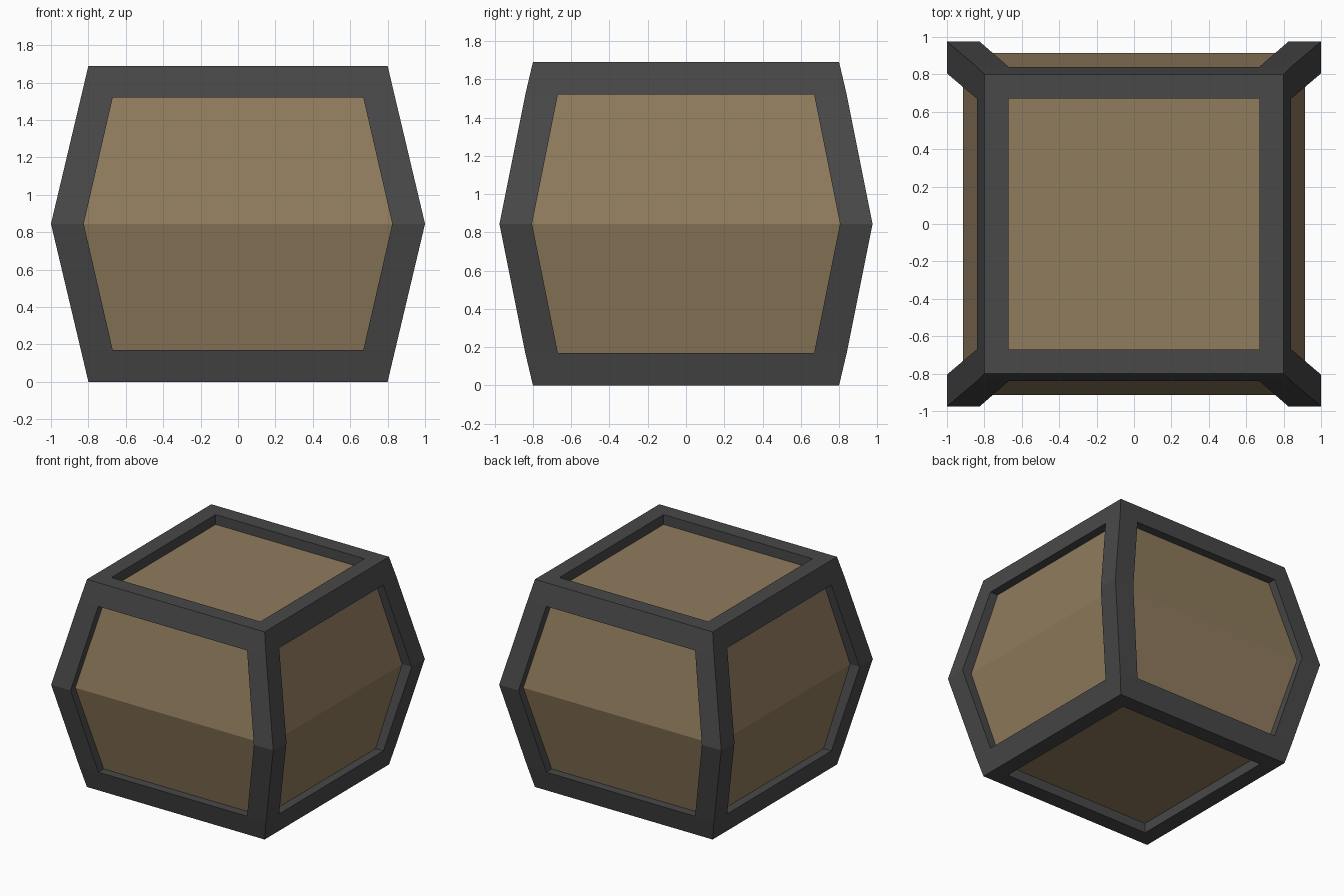
import bpy, bmesh
from mathutils import Matrix, Vector

if "Cube" in bpy.data.objects:
    bpy.data.objects.remove(bpy.data.objects["Cube"])

MID, TOP, BAR = 0.845, 1.69, 0.17


def material(name, rgb):
    m = bpy.data.materials.new(name)
    m.diffuse_color = (*rgb, 1)
    m.use_nodes = True
    m.node_tree.nodes["Principled BSDF"].inputs["Base Color"].default_value = m.diffuse_color
    return m


def finish(bm, name, mat):
    bmesh.ops.remove_doubles(bm, verts=bm.verts, dist=0.0005)
    bmesh.ops.recalc_face_normals(bm, faces=bm.faces)
    me = bpy.data.meshes.new(name)
    bm.to_mesh(me)
    bm.free()
    me.materials.append(mat)
    ob = bpy.data.objects.new(name, me)
    bpy.context.collection.objects.link(ob)
    return ob


def ring_frame(bm, outer, inner, deep, turn):
    """Bars around an opening plus the recess walls; loops match point for point."""
    loops = [[bm.verts.new(turn @ Vector(p)) for p in loop] for loop in (outer, inner, deep)]
    n = len(outer)
    for a, b in zip(loops, loops[1:]):
        for i in range(n):
            j = (i + 1) % n
            bm.faces.new((a[i], a[j], b[j], b[i]))


def side_loop(rows):
    """Half profile (x, depth, z) mirrored into a closed loop facing -y."""
    return [(x, -y, z) for x, y, z in rows] + [(-x, -y, z) for x, y, z in reversed(rows)]


def square(h, z):
    return [(sx * h, sy * h, z) for sx, sy in ((1, 1), (-1, 1), (-1, -1), (1, -1))]


# dark frame: four bulged sides with corner posts
bm = bmesh.new()
LO, HI = BAR, TOP - BAR
for k in range(4):
    half, depth, gap = ((1.0, 0.975, 0.825), (0.975, 1.0, 0.805))[k % 2]
    outer = side_loop([(0.8, 0.8, 0), (0.84, 0.84, LO), (half, depth, MID),
                       (0.84, 0.84, HI), (0.8, 0.8, TOP)])
    low, high = (0.67, 0.84, LO), (0.67, 0.84, HI)
    inner = side_loop([low, low, (gap, depth, MID), high, high])
    low, high = (0.67, 0.765, LO), (0.67, 0.765, HI)
    deep = side_loop([low, low, (gap, 0.91, MID), high, high])
    turn = Matrix.Rotation(k * 1.5707963, 3, 'Z')
    # drop the doubled corner points by merging before adding to the frame
    part = bmesh.new()
    loops = [[part.verts.new(turn @ Vector(p)) for p in lp] for lp in (outer, inner, deep)]
    for a, b in zip(loops, loops[1:]):
        for i in range(10):
            j = (i + 1) % 10
            if a is loops[1] and (a[i].co - a[j].co).length < 1e-6:
                continue
            part.faces.new((a[i], a[j], b[j], b[i]))
    bmesh.ops.remove_doubles(part, verts=part.verts, dist=0.0005)
    me = bpy.data.meshes.new("side")
    part.to_mesh(me)
    part.free()
    bm.from_mesh(me)
    bpy.data.meshes.remove(me)

# top and bottom bars of the frame
for z, d in ((TOP, TOP - 0.085), (0, 0.085)):
    ring_frame(bm, square(0.8, z), square(0.67, z), square(0.67, d), Matrix.Identity(3))
finish(bm, "crate_frame", material("dark_frame", (0.065, 0.065, 0.065)))

# brown panels: one bulged core behind the openings
bm = bmesh.new()
rings = [[bm.verts.new(p) for p in square(h, z)]
         for h, z in ((0.75, 0.08), (0.915, MID), (0.75, TOP - 0.08))]
for a, b in zip(rings, rings[1:]):
    for i in range(4):
        bm.faces.new((a[i], a[(i + 1) % 4], b[(i + 1) % 4], b[i]))
bm.faces.new(rings[0])
bm.faces.new(rings[-1])
finish(bm, "crate_panels", material("brown_panel", (0.28, 0.2, 0.11)))
